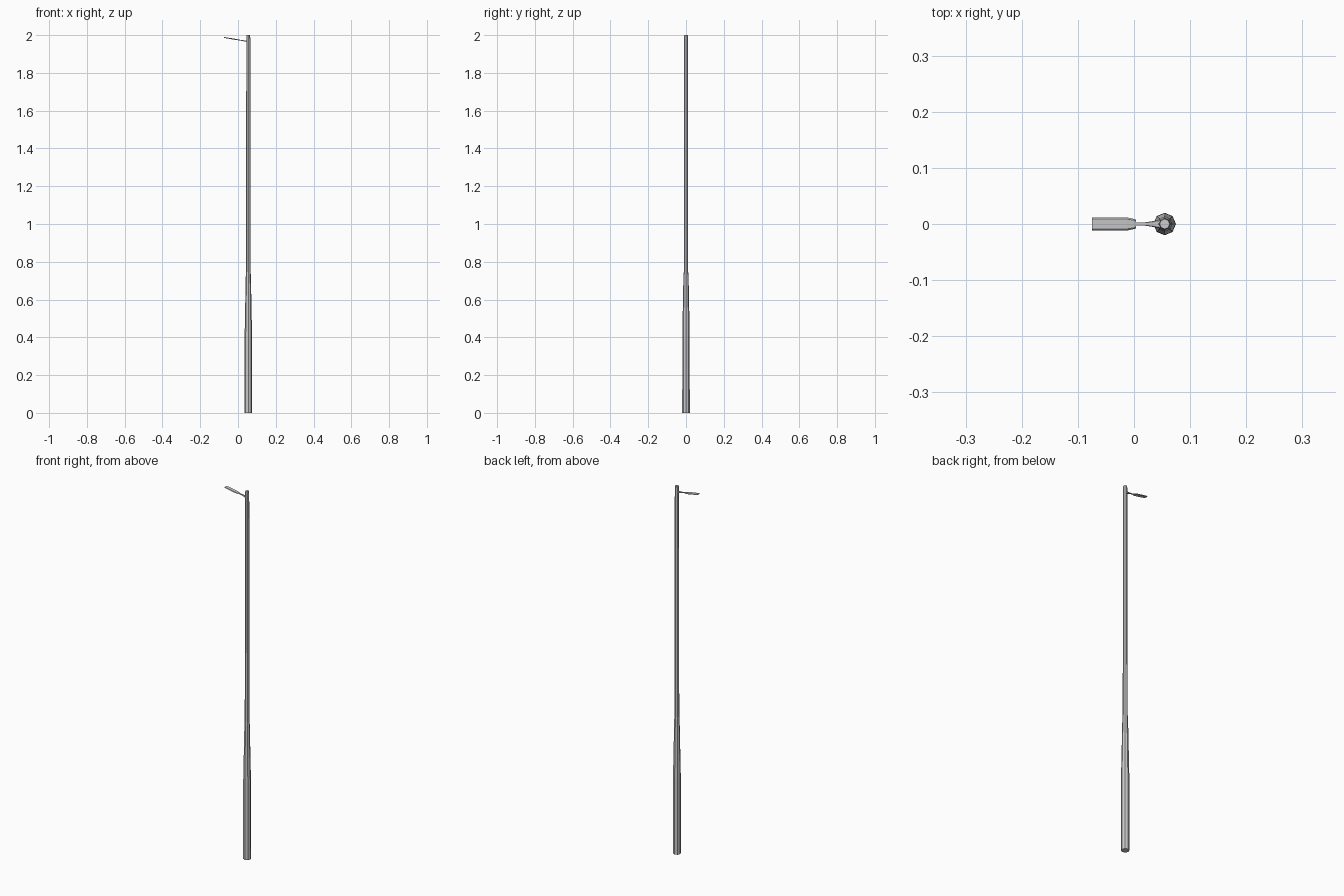
import bpy, bmesh, math

if "Cube" in bpy.data.objects:
    bpy.data.objects.remove(bpy.data.objects["Cube"])

POLE_X = 0.0547


def mesh_object(name, bm):
    bmesh.ops.recalc_face_normals(bm, faces=bm.faces)
    me = bpy.data.meshes.new(name)
    bm.to_mesh(me)
    bm.free()
    ob = bpy.data.objects.new(name, me)
    bpy.context.collection.objects.link(ob)
    return ob


def loft(name, rings):
    # Skin a list of equal-sized closed rings and cap both ends
    bm = bmesh.new()
    loops = [[bm.verts.new(p) for p in ring] for ring in rings]
    n = len(loops[0])
    for a, b in zip(loops, loops[1:]):
        for i in range(n):
            j = (i + 1) % n
            bm.faces.new((a[i], a[j], b[j], b[i]))
    bm.faces.new(loops[0][::-1])
    bm.faces.new(loops[-1])
    return mesh_object(name, bm)


def octagon(r, z):
    return [(POLE_X + r * math.cos(i * math.pi / 4), r * math.sin(i * math.pi / 4), z)
            for i in range(8)]


def section(x, half_y, half_z):
    # Flattened hexagonal cross-section, following the upward tilt of the lamp
    z = 1.9675 - 0.17 * (x - 0.045)
    return [(x, half_y, z), (x, half_y * 0.75, z + half_z), (x, -half_y * 0.75, z + half_z),
            (x, -half_y, z), (x, -half_y * 0.75, z - half_z), (x, half_y * 0.75, z - half_z)]


# Eight-sided pole: thick base, taper, small shoulder, slim shaft
loft("pole", [octagon(r, z) for r, z in
              ((0.02, 0), (0.0195, 0.42), (0.0135, 0.73), (0.0118, 0.745),
               (0.0108, 1.98), (0.009, 2.0))])

# Bracket arm, flared where it meets the pole
loft("bracket_arm", [section(x, y, z) for x, y, z in
                     ((0.050, 0.0085, 0.003), (0.043, 0.0075, 0.003), (0.033, 0.005, 0.0026),
                      (0.020, 0.003, 0.0022), (0.000, 0.003, 0.0022))])

# Flat lamp head with a narrowed neck
loft("lamp_head", [section(x, y, z) for x, y, z in
                   ((0.004, 0.008, 0.0022), (-0.013, 0.0118, 0.003),
                    (-0.0747, 0.0118, 0.0022))])
